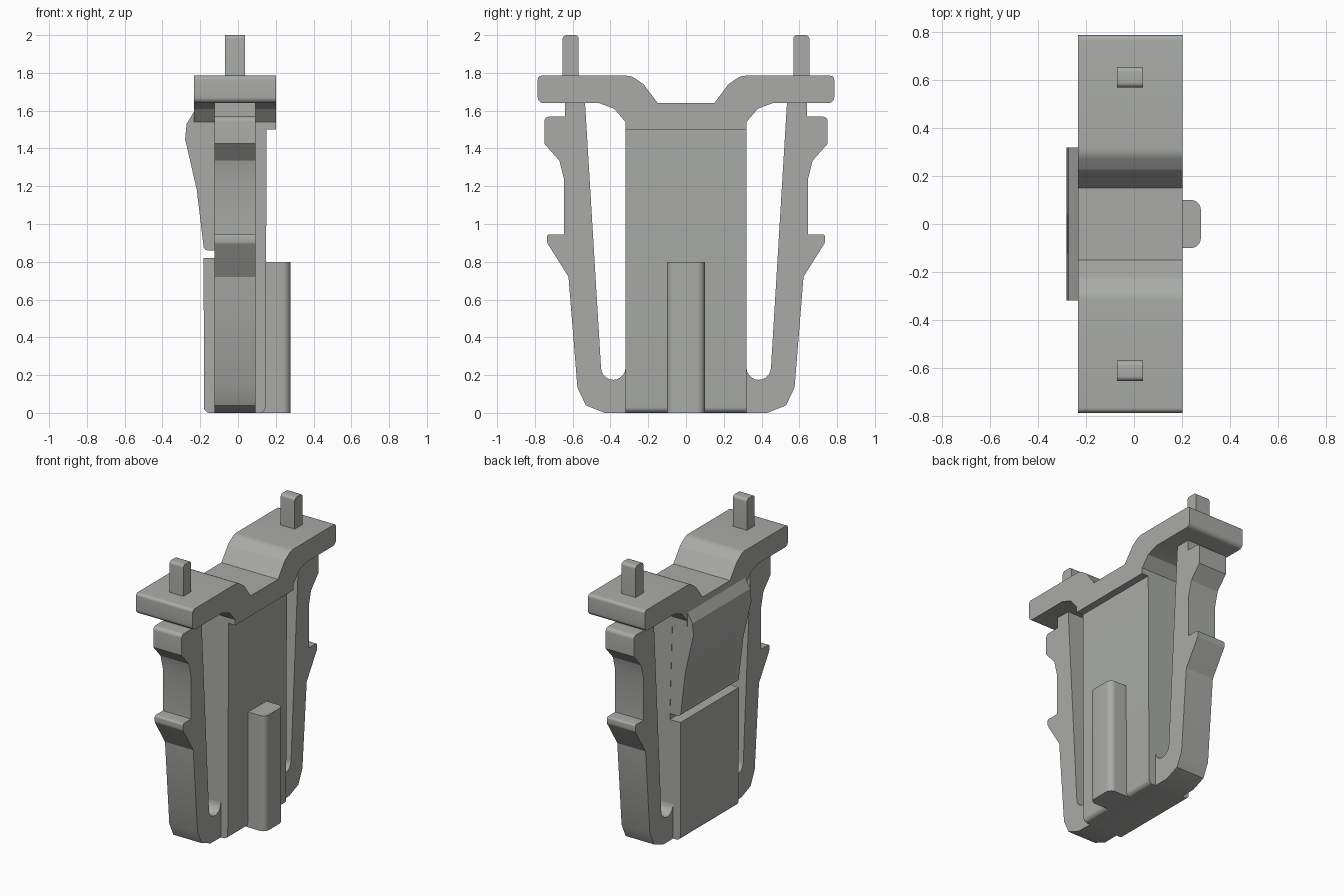
import bpy
import bmesh
import math
from mathutils import Vector

if "Cube" in bpy.data.objects:
    bpy.data.objects.remove(bpy.data.objects["Cube"])

# Single matte grey plastic
grey = bpy.data.materials.new("grey_plastic")
grey.use_nodes = True
color = (0.40, 0.41, 0.39, 1)
grey.diffuse_color = color
shader = grey.node_tree.nodes["Principled BSDF"]
shader.inputs["Base Color"].default_value = color
shader.inputs["Roughness"].default_value = 0.6


def fillet(points, steps=5):
    """Round each corner that carries a radius as its third value."""
    result = []
    count = len(points)
    for i, point in enumerate(points):
        corner = Vector(point[:2])
        if len(point) < 3:
            result.append(corner)
            continue
        to_prev = (Vector(points[i - 1][:2]) - corner).normalized()
        to_next = (Vector(points[(i + 1) % count][:2]) - corner).normalized()
        half = to_prev.angle(to_next) / 2
        reach = point[2] / math.tan(half)
        centre = corner + (to_prev + to_next).normalized() * point[2] / math.sin(half)
        start = corner + to_prev * reach - centre
        end = corner + to_next * reach - centre
        for k in range(steps + 1):
            mix = start.lerp(end, k / steps)
            result.append(centre + mix.normalized() * point[2])
    return result


def extrude(name, points, axis, low, high):
    """Extrude a 2D outline along the named axis."""
    place = {
        "x": lambda p, d: (d, p[0], p[1]),
        "y": lambda p, d: (p[0], d, p[1]),
        "z": lambda p, d: (p[0], p[1], d),
    }[axis]
    outline = fillet(points)
    bm = bmesh.new()
    face = bm.faces.new([bm.verts.new(place(p, low)) for p in outline])
    moved = bmesh.ops.extrude_face_region(bm, geom=[face])["geom"]
    shift = Vector(place((0, 0), high - low))
    bmesh.ops.translate(bm, vec=shift, verts=[v for v in moved if isinstance(v, bmesh.types.BMVert)])
    bmesh.ops.recalc_face_normals(bm, faces=bm.faces)
    mesh = bpy.data.meshes.new(name)
    bm.to_mesh(mesh)
    bm.free()
    mesh.materials.append(grey)
    obj = bpy.data.objects.new(name, mesh)
    bpy.context.collection.objects.link(obj)
    bpy.ops.object.select_all(action="DESELECT")
    obj.select_set(True)
    bpy.context.view_layer.objects.active = obj
    bpy.ops.object.shade_smooth_by_angle(angle=math.radians(25))
    return obj


def mirrored(points):
    """Reflect the outline in the first coordinate."""
    return [(-p[0], *p[1:]) for p in reversed(points)]


# Central body, with a narrow slot below the latch ramp
body = [
    (-0.18, 0, 0.03), (0.145, 0, 0.03), (0.152, 1.52), (-0.12, 1.52),
    (-0.10, 0.86), (-0.10, 0.82), (-0.182, 0.82),
]
extrude("central_body", body, "y", -0.32, 0.32)

# Sloping latch ramp on the back of the body
ramp = [
    (-0.09, 0.86), (-0.18, 0.86, 0.025), (-0.218, 1.18), (-0.28, 1.45),
    (-0.272, 1.53), (-0.23, 1.6), (-0.09, 1.6),
]
extrude("latch_ramp", ramp, "y", -0.318, 0.318)

# Stepped top plate with raised wings
wing = [
    (0.32, 1.5), (0.32, 1.54), (0.38, 1.61), (0.46, 1.64), (0.785, 1.64, 0.03),
    (0.785, 1.785, 0.02), (0.29, 1.785, 0.08), (0.225, 1.74, 0.04), (0.15, 1.64),
]
extrude("top_plate", wing + mirrored(wing), "x", -0.233, 0.202)

# Spring arms with catches, curving out of the body foot
slot = [
    (0.385 + 0.065 * math.cos(a), 0.24 + 0.065 * math.sin(a))
    for a in [-math.pi * k / 10 for k in range(11)]
]
arm = [
    (0.30, 0), (0.43, 0), (0.53, 0.04), (0.575, 0.135), (0.622, 0.72),
    (0.735, 0.90, 0.03), (0.735, 0.945, 0.012), (0.645, 0.945), (0.645, 1.235),
    (0.67, 1.335), (0.75, 1.425), (0.75, 1.568, 0.025), (0.64, 1.568),
    (0.64, 1.65), (0.535, 1.65),
] + slot + [(0.30, 0.24)]
pin = [
    (0.568, 1.76), (0.653, 1.76), (0.653, 2.0, 0.02), (0.568, 2.0, 0.02),
]
for side, shape in (("back", lambda p: p), ("front", mirrored)):
    extrude(side + "_spring_arm", shape(arm), "x", -0.125, 0.092)
    extrude(side + "_locating_pin", shape(pin), "x", -0.07, 0.038)

# Upright guide rib on the side of the body
rib = [(0.10, -0.1), (0.278, -0.1, 0.04), (0.278, 0.1, 0.04), (0.10, 0.1)]
extrude("guide_rib", rib, "z", 0, 0.8)
